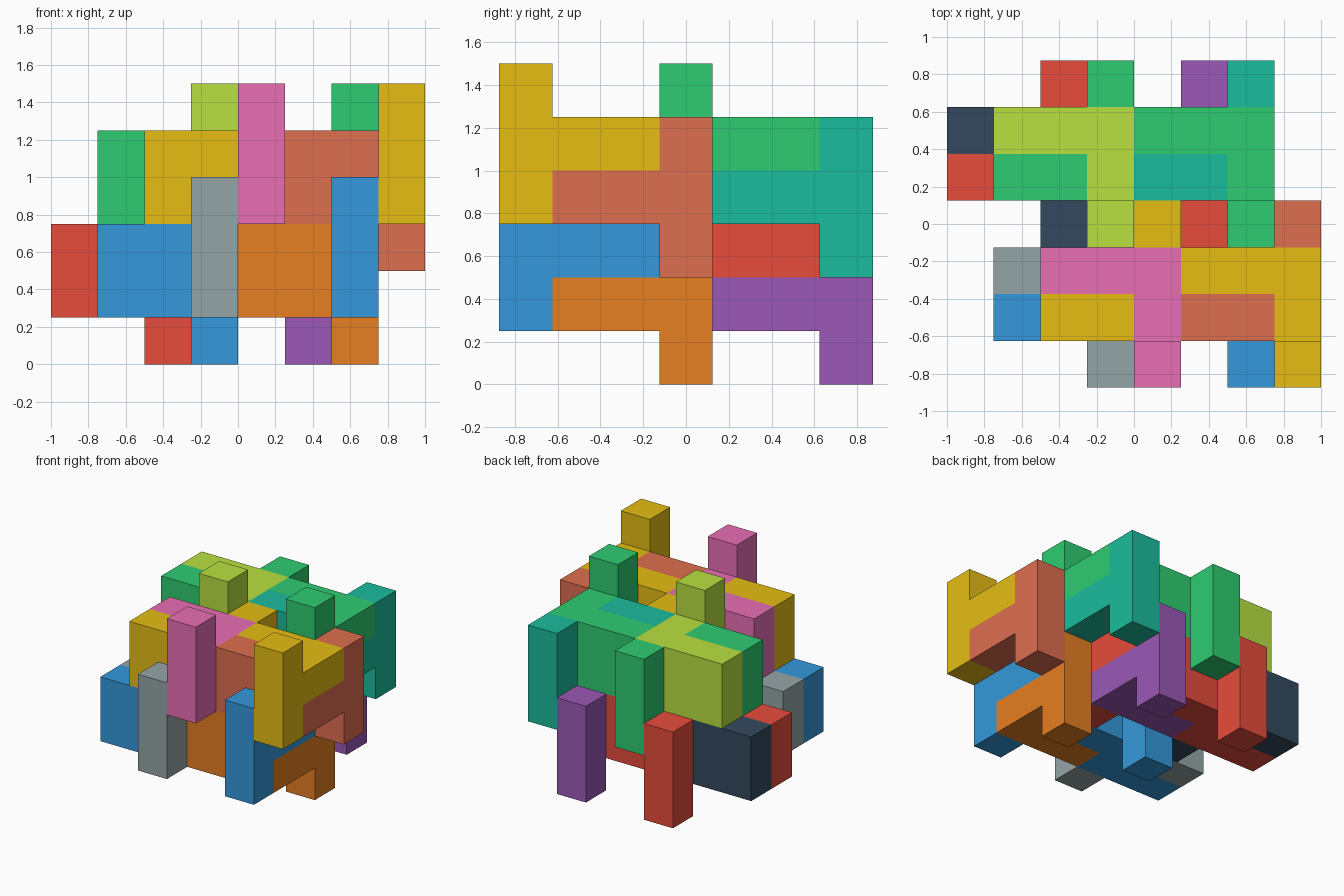
import bpy, bmesh
from mathutils import Vector

if "Cube" in bpy.data.objects:
    bpy.data.objects.remove(bpy.data.objects["Cube"])

CELL = 0.25
ORIGIN = Vector((-1.0, -0.875, 0.0))

COLORS = {
    "yellow": "E6BE14", "terracotta": "DE6E50", "pink": "E86FB4", "green": "2ECC71",
    "teal": "1ABC9C", "lime": "B8E040", "blue": "3498DB", "orange": "E67E22",
    "gray": "95A5A6", "red": "E74C3C", "purple": "9B59B6", "navy": "34495E",
}


def linear(c):
    return c / 12.92 if c <= 0.04045 else ((c + 0.055) / 1.055) ** 2.4


def material(name):
    mat = bpy.data.materials.get(name)
    if mat is None:
        mat = bpy.data.materials.new(name)
        rgb = [linear(int(COLORS[name][i:i + 2], 16) / 255) for i in (0, 2, 4)]
        mat.diffuse_color = (*rgb, 1.0)
        mat.use_nodes = True
        mat.node_tree.nodes["Principled BSDF"].inputs["Base Color"].default_value = mat.diffuse_color
    return mat


def cell_piece(name, cells, color):
    """One solid puzzle piece: cubes fused into a single clean shell."""
    bm = bmesh.new()
    cells = set(cells)
    for cell in cells:
        for axis in range(3):
            for side in (0, 1):
                step = [0, 0, 0]
                step[axis] = 1 if side else -1
                if tuple(c + s for c, s in zip(cell, step)) in cells:
                    continue
                u, v = (axis + 1) % 3, (axis + 2) % 3
                corners = []
                for du, dv in ((0, 0), (1, 0), (1, 1), (0, 1)):
                    p = Vector(cell)
                    p[axis] += side
                    p[u] += du
                    p[v] += dv
                    corners.append(bm.verts.new(ORIGIN + p * CELL))
                bm.faces.new(corners if side else corners[::-1])
    bmesh.ops.remove_doubles(bm, verts=bm.verts, dist=1e-4)
    bmesh.ops.dissolve_limit(bm, angle_limit=0.01, verts=bm.verts, edges=bm.edges)
    mesh = bpy.data.meshes.new(name)
    bm.to_mesh(mesh)
    bm.free()
    mesh.materials.append(material(color))
    bpy.context.collection.objects.link(bpy.data.objects.new(name, mesh))


# Upper piece: end bar, arm along y, then a stepped double-height arm along x
UPPER = [(7, 0, 3), (7, 0, 4), (7, 0, 5), (7, 1, 4), (7, 2, 4),
         (6, 2, 4), (5, 2, 4), (6, 2, 3), (5, 2, 3)]
# Lower piece: the same shape turned half round the x axis, interlocking with it
LOWER = [(x, 3 - y, 7 - z) for x, y, z in UPPER]

# Repeat steps of the interlocking pair: leftward, backward, downward
LEFT, BACK, DOWN = Vector((-3, 0, 0)), Vector((-1, 3, 0)), Vector((-1, 0, -2))

# (left, back, down) position of each pair with its two colours
PAIRS = {
    (0, 0, 0): ("yellow", "terracotta"),
    (1, 0, 0): ("pink", "yellow"),
    (0, 1, 0): ("green", "teal"),
    (1, 1, 0): ("lime", "green"),
    (0, 0, 1): ("blue", "orange"),
    (1, 0, 1): ("gray", "blue"),
    (0, 1, 1): ("red", "purple"),
    (1, 1, 1): ("navy", "red"),
}

for (a, b, c), colors in PAIRS.items():
    shift = a * LEFT + b * BACK + c * DOWN
    place = "_".join((("right", "left")[a], ("front", "back")[b], ("top", "bottom")[c]))
    for kind, shape, color in zip(("upper_piece", "lower_piece"), (UPPER, LOWER), colors):
        cells = [tuple(int(round(v)) for v in Vector(cell) + shift) for cell in shape]
        cell_piece(f"{place}_{kind}", cells, color)
